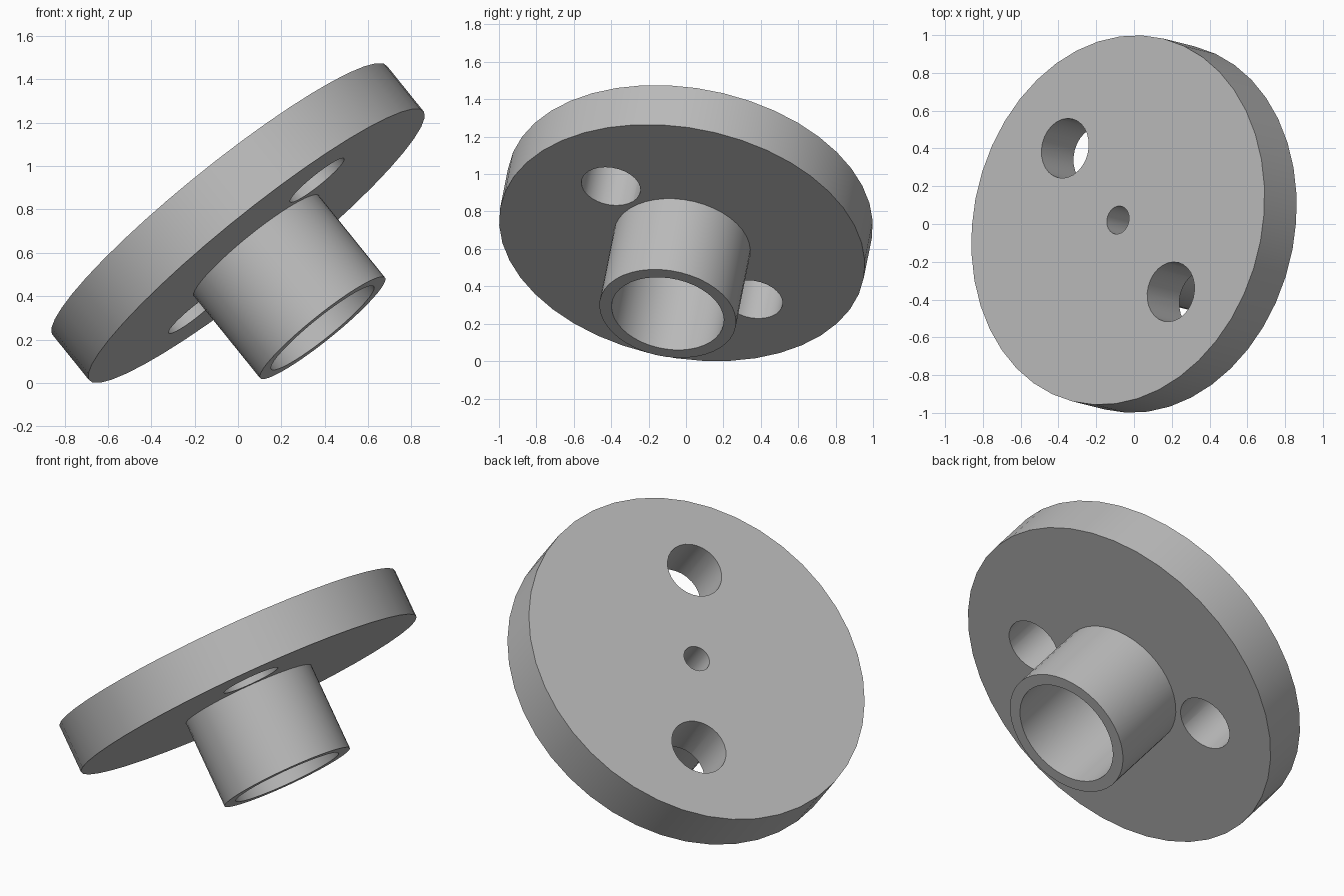
import bpy, bmesh
from math import pi, cos, sin, radians
from mathutils import Vector, Matrix

if "Cube" in bpy.data.objects:
    bpy.data.objects.remove(bpy.data.objects["Cube"], do_unlink=True)

grey = bpy.data.materials.new("plain_grey")
grey.use_nodes = True
colour = (0.5, 0.5, 0.5, 1)
grey.diffuse_color = colour
grey.node_tree.nodes["Principled BSDF"].inputs["Base Color"].default_value = colour

# Tilted frame: local z is the part's axis, origin at the centre of the top face
axis = Vector((-0.62, 0.155, 0.769)).normalized()
top_centre = Vector((-0.085, 0.021, 0.843))
frame = Matrix.Translation(top_centre) @ axis.to_track_quat('Z', 'Y').to_matrix().to_4x4()


def lathe(name, profile, sides):
    """Revolve a closed (radius, height) loop around the tilted axis."""
    bm = bmesh.new()
    rings = []
    for i in range(sides):
        a = 2 * pi * i / sides
        rings.append([bm.verts.new((r * cos(a), r * sin(a), z)) for r, z in profile])
    for i in range(sides):
        a, b = rings[i], rings[(i + 1) % sides]
        for j in range(len(profile)):
            k = (j + 1) % len(profile)
            bm.faces.new((a[j], b[j], b[k], a[k]))
    bmesh.ops.recalc_face_normals(bm, faces=bm.faces)
    mesh = bpy.data.meshes.new(name)
    bm.to_mesh(mesh)
    bm.free()
    mesh.transform(frame)
    mesh.materials.append(grey)
    obj = bpy.data.objects.new(name, mesh)
    bpy.context.collection.objects.link(obj)
    return obj


# Flange disc with hollow hub and small centre hole
R, HUB, BORE, PIN = 0.99, 0.37, 0.304, 0.075
FLANGE, END = -0.274, -0.766
body = lathe("flange_with_hub", [
    (PIN, 0), (R, 0), (R, FLANGE), (HUB, FLANGE), (HUB, END),
    (BORE, END), (BORE, FLANGE), (PIN, FLANGE)], 42)

# Two bolt holes on opposite sides of the axis
offset = Vector((-0.28, 0.38, 0))
offset.z = -(axis.x * offset.x + axis.y * offset.y) / axis.z
cutters = []
for side in (1, -1):
    bm = bmesh.new()
    bmesh.ops.create_cone(bm, cap_ends=True, segments=28, radius1=0.16, radius2=0.16, depth=0.5)
    mesh = bpy.data.meshes.new("bolt_hole_cutter")
    bm.to_mesh(mesh)
    bm.free()
    mesh.transform(Matrix.Translation(side * offset + axis * FLANGE / 2) @ frame)
    mesh.materials.append(grey)
    cutter = bpy.data.objects.new("bolt_hole_cutter", mesh)
    bpy.context.collection.objects.link(cutter)
    cutter.hide_render = True
    cutters.append(cutter)

bpy.ops.object.select_all(action='DESELECT')
bpy.context.view_layer.objects.active = body
body.select_set(True)
for cutter in cutters:
    cut = body.modifiers.new("bolt_hole", 'BOOLEAN')
    cut.operation = 'DIFFERENCE'
    cut.solver = 'EXACT'
    cut.object = cutter
    bpy.ops.object.modifier_apply(modifier=cut.name)
    bpy.data.objects.remove(cutter, do_unlink=True)

# Smooth round walls, crisp rims
bpy.ops.object.shade_smooth_by_angle(angle=radians(30))
